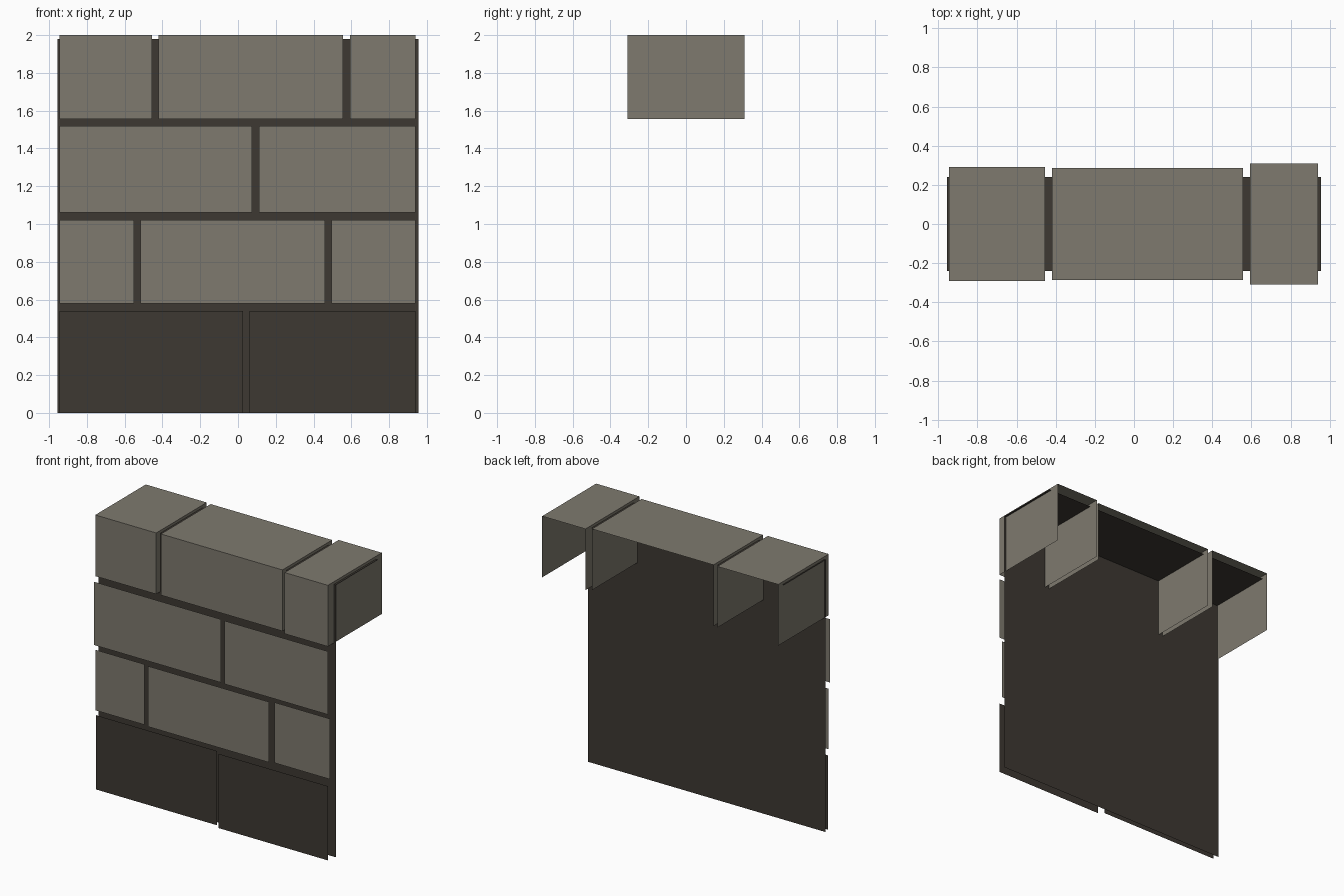
import bpy
from mathutils import Vector

cube = bpy.data.objects.get("Cube")
if cube:
    bpy.data.objects.remove(cube, do_unlink=True)


def make_material(name, colour):
    mat = bpy.data.materials.new(name)
    mat.use_nodes = True
    mat.diffuse_color = (*colour, 1)
    bsdf = mat.node_tree.nodes["Principled BSDF"]
    bsdf.inputs["Base Color"].default_value = (*colour, 1)
    bsdf.inputs["Roughness"].default_value = 0.9
    return mat


stone = make_material("warm grey stone", (0.21, 0.193, 0.158))
mortar = make_material("dark mortar", (0.047, 0.040, 0.032))

X, Y, Z = Vector((1, 0, 0)), Vector((0, 1, 0)), Vector((0, 0, 1))


def shell(name, low, high, sides, mat):
    """Open box made only of the named sides, with outward faces."""
    low, high = Vector(low), Vector(high)
    size = high - low
    dx, dy, dz = X * size.x, Y * size.y, Z * size.z
    quads = {
        "front": (low, dx, dz),
        "top": (low + dz, dx, dy),
        "left": (low + dx, dy, dz),
        "right": (low, dz, dy),
    }
    verts, faces = [], []
    for side in sides:
        corner, u, v = quads[side]
        start = len(verts)
        verts += [corner, corner + u, corner + u + v, corner + v]
        faces.append(range(start, start + 4))
    mesh = bpy.data.meshes.new(name)
    mesh.from_pydata(verts, [], [tuple(f) for f in faces])
    mesh.materials.append(mat)
    obj = bpy.data.objects.new(name, mesh)
    bpy.context.collection.objects.link(obj)
    return obj


# Mortar sheet behind the bricks, folded over the top
shell("mortar_sheet", (-0.955, -0.24, 0), (0.955, 0.24, 1.98), ("front", "top"), mortar)

# Brick courses: name, bottom, top, sides, material, (x start, x end, depth) of each brick
face_only = ("front",)
cap_sides = ("front", "top", "left", "right")
courses = [
    ("base_brick", 0, 0.54, face_only, mortar,
     [(-0.945, 0.027, 0.28), (0.062, 0.94, 0.31)]),
    ("lower_brick", 0.58, 1.02, face_only, stone,
     [(-0.945, -0.55, 0.29), (-0.515, 0.46, 0.30), (0.495, 0.94, 0.285)]),
    ("middle_brick", 1.06, 1.52, face_only, stone,
     [(-0.945, 0.075, 0.305), (0.11, 0.94, 0.31)]),
    ("cap_brick", 1.555, 2, cap_sides, stone,
     [(-0.945, -0.455, 0.29), (-0.42, 0.557, 0.285), (0.592, 0.94, 0.31)]),
]
for name, bottom, top, sides, mat, bricks in courses:
    for i, (start, end, depth) in enumerate(bricks, 1):
        shell(f"{name}_{i}", (start, -depth, bottom), (end, depth, top), sides, mat)
